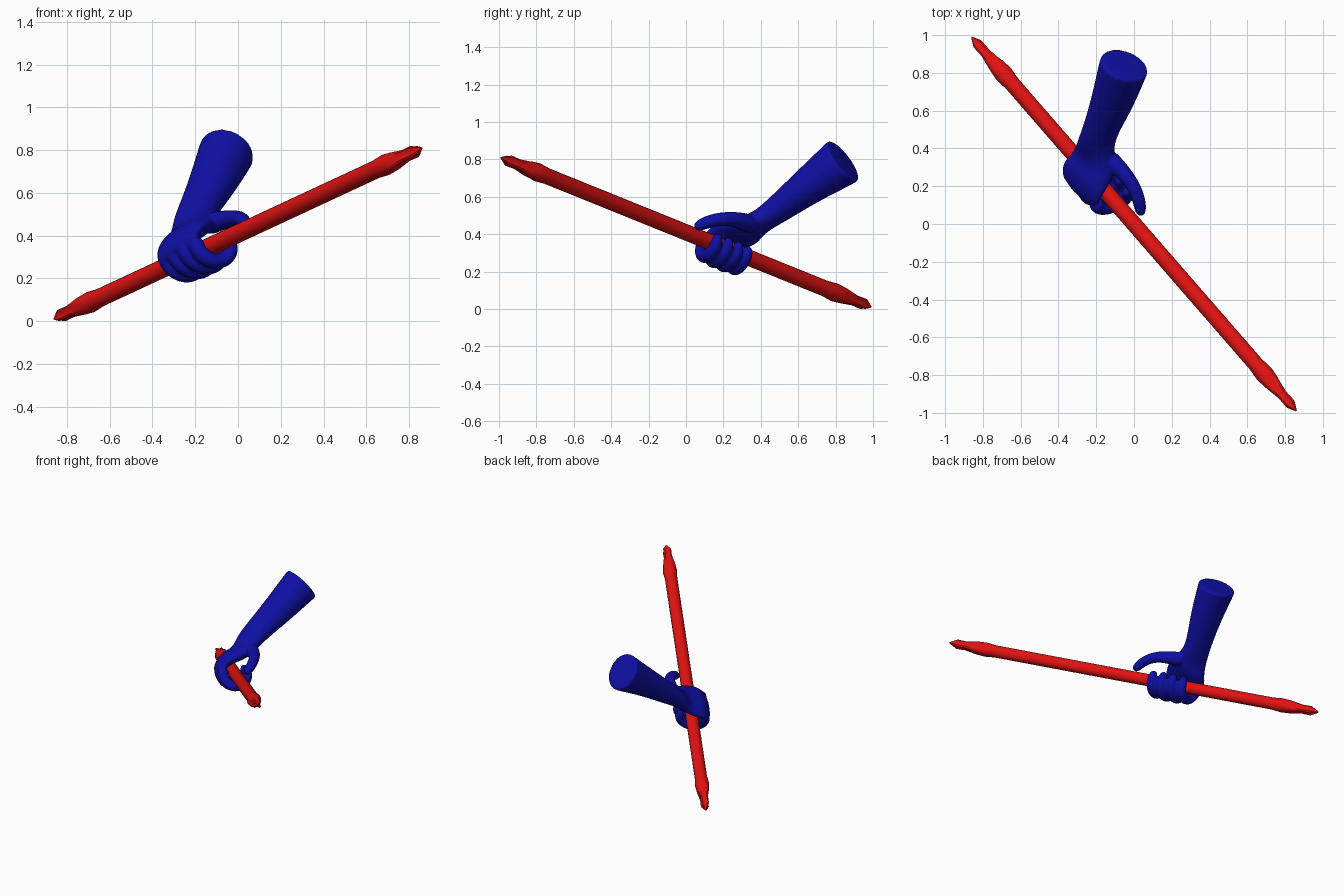
import bpy, bmesh, math
from mathutils import Vector

if "Cube" in bpy.data.objects:
    bpy.data.objects.remove(bpy.data.objects["Cube"], do_unlink=True)


def material(name, colour):
    mat = bpy.data.materials.new(name)
    mat.use_nodes = True
    mat.diffuse_color = (*colour, 1)
    mat.node_tree.nodes["Principled BSDF"].inputs["Base Color"].default_value = (*colour, 1)
    return mat


RED = material("red", (0.75, 0.006, 0.006))
BLUE = material("deep blue", (0.005, 0.005, 0.38))

# Frame of the staff: along it, sideways to the knuckles, and upward
CENTRE = Vector((0, 0, 0.41))
ALONG = Vector((0.86, -0.99, 0.40)).normalized()
SIDE = Vector((-0.755, -0.656, 0)).normalized()
UP = SIDE.cross(ALONG).normalized()
if UP.z < 0:
    UP = -UP


def at(s, n, u):
    return CENTRE + ALONG * s + SIDE * n + UP * u


def loft(bm, sections, sides, flutes=None):
    """Skin closed rings; each section is (centre, width axis, half width, half depth)."""
    rings = []
    for i, (c, axis, hw, hd) in enumerate(sections):
        a = sections[max(i - 1, 0)][0]
        b = sections[min(i + 1, len(sections) - 1)][0]
        t = (b - a).normalized()
        w = (axis - t * axis.dot(t)).normalized()
        v = t.cross(w)
        ring = []
        for k in range(sides):
            ang = math.tau * (k + 0.5) / sides
            f = 1
            if flutes:
                f -= flutes[i] * (0.5 + 0.5 * math.cos(4 * ang))
            ring.append(bm.verts.new(c + w * (math.cos(ang) * hw * f) + v * (math.sin(ang) * hd * f)))
        rings.append(ring)
    faces = [bm.faces.new(rings[0]), bm.faces.new(rings[-1])]
    for r, q in zip(rings, rings[1:]):
        for k in range(sides):
            j = (k + 1) % sides
            faces.append(bm.faces.new((r[k], r[j], q[j], q[k])))
    bmesh.ops.recalc_face_normals(bm, faces=faces)


def finish(bm, name, mat, modifiers=()):
    mesh = bpy.data.meshes.new(name)
    bm.to_mesh(mesh)
    bm.free()
    obj = bpy.data.objects.new(name, mesh)
    bpy.context.collection.objects.link(obj)
    mesh.materials.append(mat)
    bpy.ops.object.select_all(action='DESELECT')
    obj.select_set(True)
    bpy.context.view_layer.objects.active = obj
    for kind, settings in modifiers:
        mod = obj.modifiers.new(kind.title(), kind)
        for key, value in settings.items():
            setattr(mod, key, value)
    for mod in list(obj.modifiers):
        bpy.ops.object.modifier_apply(modifier=mod.name)
    bpy.ops.object.shade_smooth_by_angle(angle=math.radians(40))
    return obj


# Staff: round shaft, swollen collars and fluted pointed tips at both ends
half = [(1.03, 0.043, 0), (1.10, 0.050, 0), (1.16, 0.047, 0.1), (1.25, 0.034, 0.45),
        (1.315, 0.036, 0.5), (1.37, 0.004, 0.2)]
profile = [(-s, r, f) for s, r, f in reversed(half)] + half
bm = bmesh.new()
loft(bm, [(at(s, 0, 0), UP, r, r) for s, r, f in profile], 16, [f for s, r, f in profile])
finish(bm, "staff", RED)

# Forearm, wrist and palm as one loft from the cut end to the knuckles
X = Vector((1, 0, 0))
bm = bmesh.new()
elbow = Vector((-0.05, 0.845, 0.795))
inward = Vector((-0.003, -0.008, -0.006))
loft(bm, [
    (elbow, X, 0.136, 0.138),
    (elbow + inward, X, 0.136, 0.138),
    (elbow + inward * 4, X, 0.135, 0.135),
    (Vector((-0.115, 0.645, 0.652)), X, 0.118, 0.102),
    (Vector((-0.18, 0.495, 0.535)), X, 0.096, 0.080),
    (Vector((-0.205, 0.41, 0.475)), X + ALONG * 0.4, 0.105, 0.068),
    (at(-0.36, -0.05, 0.115), ALONG, 0.142, 0.056),
    (at(-0.35, 0.04, 0.095), ALONG, 0.152, 0.050),
    (at(-0.335, 0.095, 0.03), ALONG, 0.148, 0.042),
    (at(-0.325, 0.095, -0.01), ALONG, 0.125, 0.034),
], 12)

# Four fingers curling under the staff
for i, reach in enumerate((0.087, 0.094, 0.094, 0.087)):
    sections = []
    steps = 9
    for k in range(steps):
        f = k / (steps - 1)
        ang = math.radians(28 - 235 * f)
        r = 0.043 - 0.009 * f
        if k == steps - 1:
            r = 0.02
        s = -0.22 - 0.074 * i + 0.065 * min(1, f * 1.5)
        sections.append((at(s, reach * math.cos(ang), reach * math.sin(ang)), ALONG, r, r))
    loft(bm, sections, 10)

# Thumb arching forward over the staff
thumb = [(-0.16, 0.37, 0.445, 0.055), (-0.10, 0.315, 0.465, 0.052), (-0.035, 0.25, 0.482, 0.042),
         (0.01, 0.18, 0.482, 0.038), (0.03, 0.11, 0.464, 0.037), (0.036, 0.065, 0.444, 0.031),
         (0.036, 0.045, 0.434, 0.016)]
loft(bm, [(Vector(p[:3]), UP, p[3], p[3]) for p in thumb], 10)

# Blend the overlapping pieces into one skin
finish(bm, "gripping_hand_and_forearm", BLUE, [
    ('SUBSURF', {"levels": 2}),
    ('REMESH', {"mode": 'VOXEL', "voxel_size": 0.008}),
    ('SMOOTH', {"factor": 0.5, "iterations": 3}),
])
